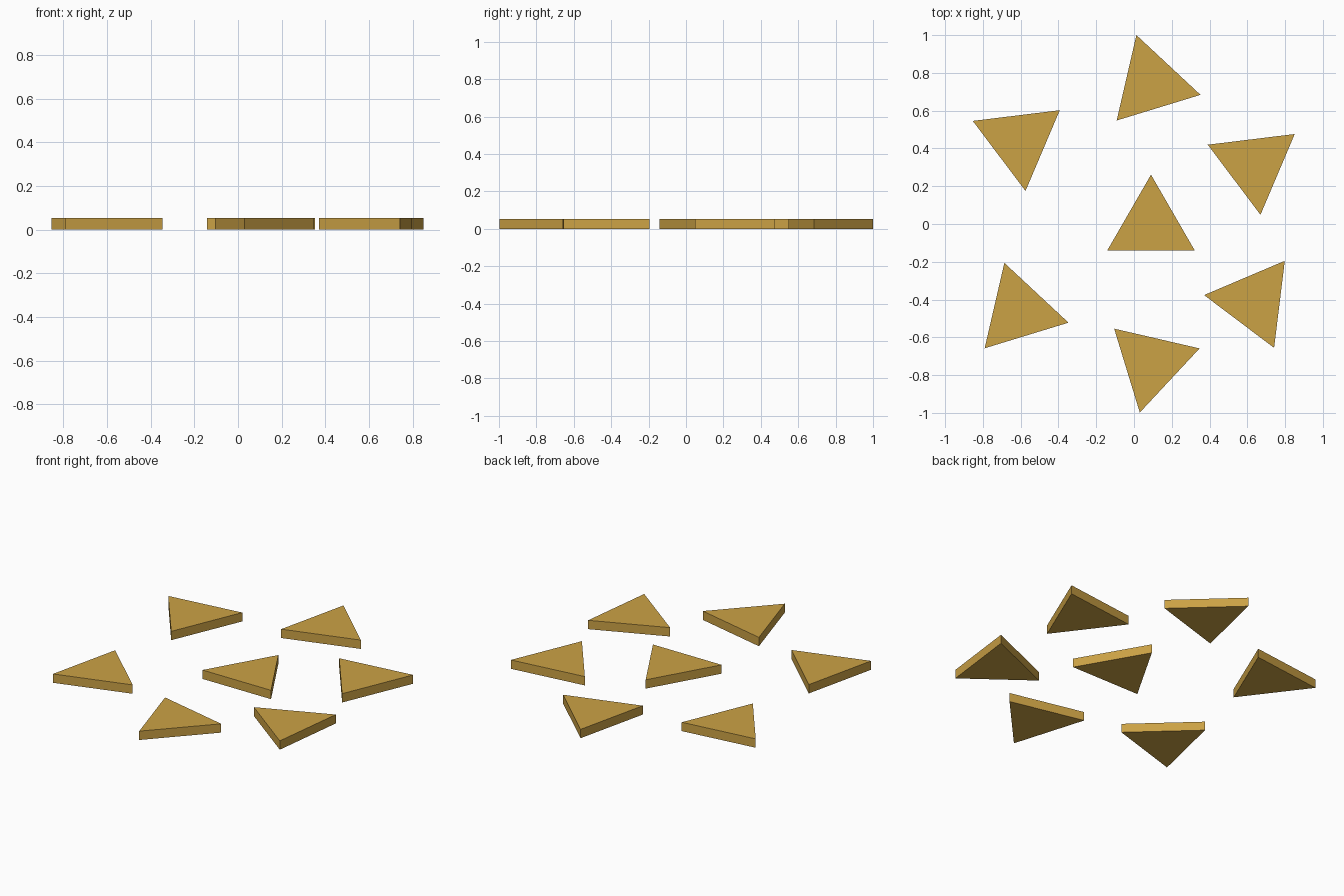
import bpy
from math import radians

if "Cube" in bpy.data.objects:
    bpy.data.objects.remove(bpy.data.objects["Cube"])

RADIUS = 0.268   # centre to corner of each triangle
HEIGHT = 0.054

gold = bpy.data.materials.new("gold")
gold.diffuse_color = (0.6, 0.36, 0.06, 1.0)
gold.use_nodes = True
gold.node_tree.nodes["Principled BSDF"].inputs["Base Color"].default_value = gold.diffuse_color


def triangle_tile(name, x, y, angle):
    """Flat triangular prism with one corner pointing along angle (degrees)."""
    bpy.ops.mesh.primitive_cylinder_add(vertices=3, radius=RADIUS, depth=HEIGHT,
                                        location=(x, y, HEIGHT / 2))
    tile = bpy.context.object
    tile.name = name
    # the primitive's first corner points along +y
    tile.rotation_euler.z = radians(angle - 90)
    tile.data.materials.append(gold)


# One tile in the middle, six scattered around it
triangle_tile("centre_tile", 0.09, -0.007, 90)
triangle_tile("back_tile", 0.091, 0.744, 107)
triangle_tile("back_right_tile", 0.637, 0.315, 277)
triangle_tile("front_right_tile", 0.637, -0.409, 173)
triangle_tile("front_tile", 0.091, -0.737, 257)
triangle_tile("front_left_tile", -0.608, -0.462, 107)
triangle_tile("back_left_tile", -0.607, 0.441, 277)
